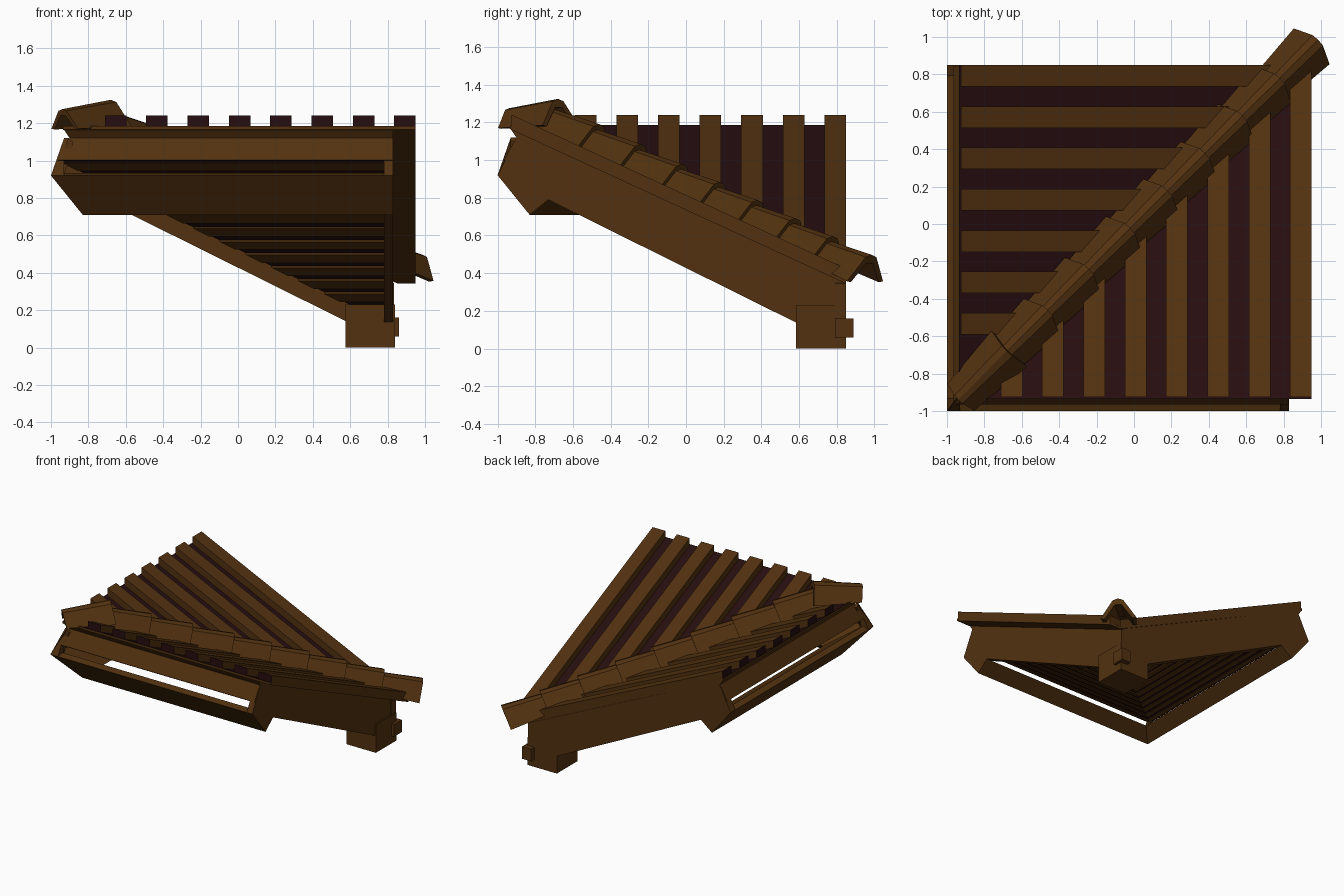
import bpy, bmesh, math
from mathutils import Vector

if "Cube" in bpy.data.objects:
    bpy.data.objects.remove(bpy.data.objects["Cube"])


def material(name, col):
    m = bpy.data.materials.new(name)
    m.diffuse_color = (*col, 1)
    m.use_nodes = True
    m.node_tree.nodes["Principled BSDF"].inputs["Base Color"].default_value = m.diffuse_color
    return m


BROWN = material("brown wood", (0.085, 0.031, 0.005))
MAROON = material("dark maroon", (0.019, 0.004, 0.005))


def deck_z(t):
    return 0.755 - 0.46 * t


def soffit_z(t):
    return 0.53 - 0.5 * t


def rings_to_object(name, a, b, swap=False, paint=None):
    """Solid between two matching point rings; swap mirrors it over the valley diagonal."""
    bm = bmesh.new()
    fix = (lambda p: (p[1], p[0], p[2])) if swap else (lambda p: p)
    va = [bm.verts.new(fix(p)) for p in a]
    vb = [bm.verts.new(fix(p)) for p in b]
    n = len(a)
    bm.faces.new(va)
    bm.faces.new(vb[::-1])
    for i in range(n):
        j = (i + 1) % n
        bm.faces.new((va[i], vb[i], vb[j], va[j]))
    bmesh.ops.remove_doubles(bm, verts=bm.verts, dist=1e-5)
    bmesh.ops.recalc_face_normals(bm, faces=bm.faces)
    bm.normal_update()
    if paint:
        for f in bm.faces:
            nrm = Vector(fix(f.normal))
            f.material_index = 1 if paint(nrm) else 0
    me = bpy.data.meshes.new(name)
    bm.to_mesh(me)
    bm.free()
    me.materials.append(BROWN)
    me.materials.append(MAROON)
    ob = bpy.data.objects.new(name, me)
    bpy.context.collection.objects.link(ob)
    return ob


def extrude(name, prof, x0, x1, swap, paint=None):
    """Profile (t, z) extruded across; x0=None means a mitre on the diagonal."""
    a = [(t if x0 is None else x0, t, z) for t, z in prof]
    b = [(x1, t, z) for t, z in prof]
    return rings_to_object(name, a, b, swap, paint)


def sheet(name, foot, top, bottom, swap, paint=None):
    """Sloped sheet over a plan outline."""
    return rings_to_object(name, [(x, y, top(y)) for x, y in foot],
                           [(x, y, bottom(y)) for x, y in foot], swap, paint)


E = 0.85
for swap, side, over, inner, outer in ((False, "right", 0.95, 0.78, 0.83),
                                       (True, "back", 0.85, 0.79, 0.85)):
    end = E if not swap else 0.835
    # roof deck: maroon on top, brown below
    sheet(side + "_deck", [(-0.935, -0.935), (over, -0.935), (over, E), (E, E)],
          deck_z, lambda t: deck_z(t) - 0.02, swap, lambda n: n.z > 0.5)
    # thick roof body with leaning eave face and maroon soffit
    extrude(side + "_roof_body",
            [(-0.93, 1.165), (-0.90, 1.12), (-0.965, soffit_z(-0.965) - 0.01),
             (0.8, soffit_z(0.8)), (0.8, deck_z(0.8) - 0.019)],
            None, outer - 0.005, swap, lambda n: n.z < -0.5 and n.y < -0.2 and abs(n.z) > 0.85)
    # soffit planks
    t = -0.94
    while t < 0.72:
        sheet(side + "_soffit_plank",
              [(t, t), (inner + 0.01, t), (inner + 0.01, t + 0.085), (t + 0.085, t + 0.085)],
              soffit_z, lambda y: soffit_z(y) - 0.014, swap)
        t += 0.14
    # lower rail below the open slot
    extrude(side + "_lower_rail",
            [(-1.0, 0.92), (-0.83, 0.71), (-0.73, 0.79), (-0.95, 0.935)], None, outer - 0.002, swap)
    # gable fascia board
    extrude(side + "_fascia",
            [(-0.93, 1.165), (-0.90, 1.12), (-1.0, 0.92), (-0.83, 0.71), (-0.73, 0.79),
             (0.60, 0.13), (0.60, 0.02), (end, 0.02), (end, 0.345)], inner, outer, swap)
    # corner filler of the mitred slot
    extrude(side + "_corner_block",
            [(-0.905, 1.12), (-1.0, 0.92), (-0.93, 0.92), (-0.88, 1.1)], None, -0.93, swap)
    # raised battens with maroon upper ends
    for i in range(8):
        x1 = over - 0.221 * i
        x0 = x1 - 0.115
        if x0 < -0.8:
            continue
        sheet(side + "_batten", [(x0, -0.925), (x1, -0.925), (x1, min(x1, E)), (x0, min(x0, E))],
              lambda y: deck_z(y) + 0.06, lambda y: deck_z(y) - 0.005, swap,
              lambda n: n.y < -0.9)

# short wall linking the front opening to the roof corner
# foot post and peg at the low corner


def box(name, x0, x1, y0, y1, z0, z1):
    q = [(x0, y0), (x1, y0), (x1, y1), (x0, y1)]
    return rings_to_object(name, [(x, y, z0) for x, y in q], [(x, y, z1) for x, y in q])


box("foot_post", 0.575, 0.84, 0.585, 0.85, 0.0, 0.23)
box("corner_peg", 0.78, 0.862, 0.79, 0.89, 0.06, 0.16)

# overlapping cap tiles along the diagonal
SECTION = [(-0.135, -0.14), (-0.04, -0.012), (0, 0), (0.04, -0.012), (0.135, -0.14),
           (0.105, -0.145), (0.025, -0.045), (-0.025, -0.045), (-0.105, -0.145)]


def cap_ring(d, z, scale, lean):
    r = math.sqrt(0.5)
    out = []
    for u, h in SECTION:
        s = d + h * lean
        out.append((s + u * scale * r, s - u * scale * r, z + h * scale))
    return out


def cap_tile(name, d0, z0, d1, z1, s0=0.8, lean=0.25):
    rings_to_object(name, cap_ring(d0, z0, s0, lean), cap_ring(d1, z1, 1.0, lean))


for d in (0.985, 0.78, 0.58, 0.38, 0.18, -0.02, -0.24, -0.46):
    cap_tile("cap_tile", d - 0.24, 0.935 - 0.48 * (d - 0.24), d, 0.97 - 0.48 * d)
cap_tile("cap_end_tile", -0.94, 1.275, -0.68, 1.325, 0.75, -0.1)
